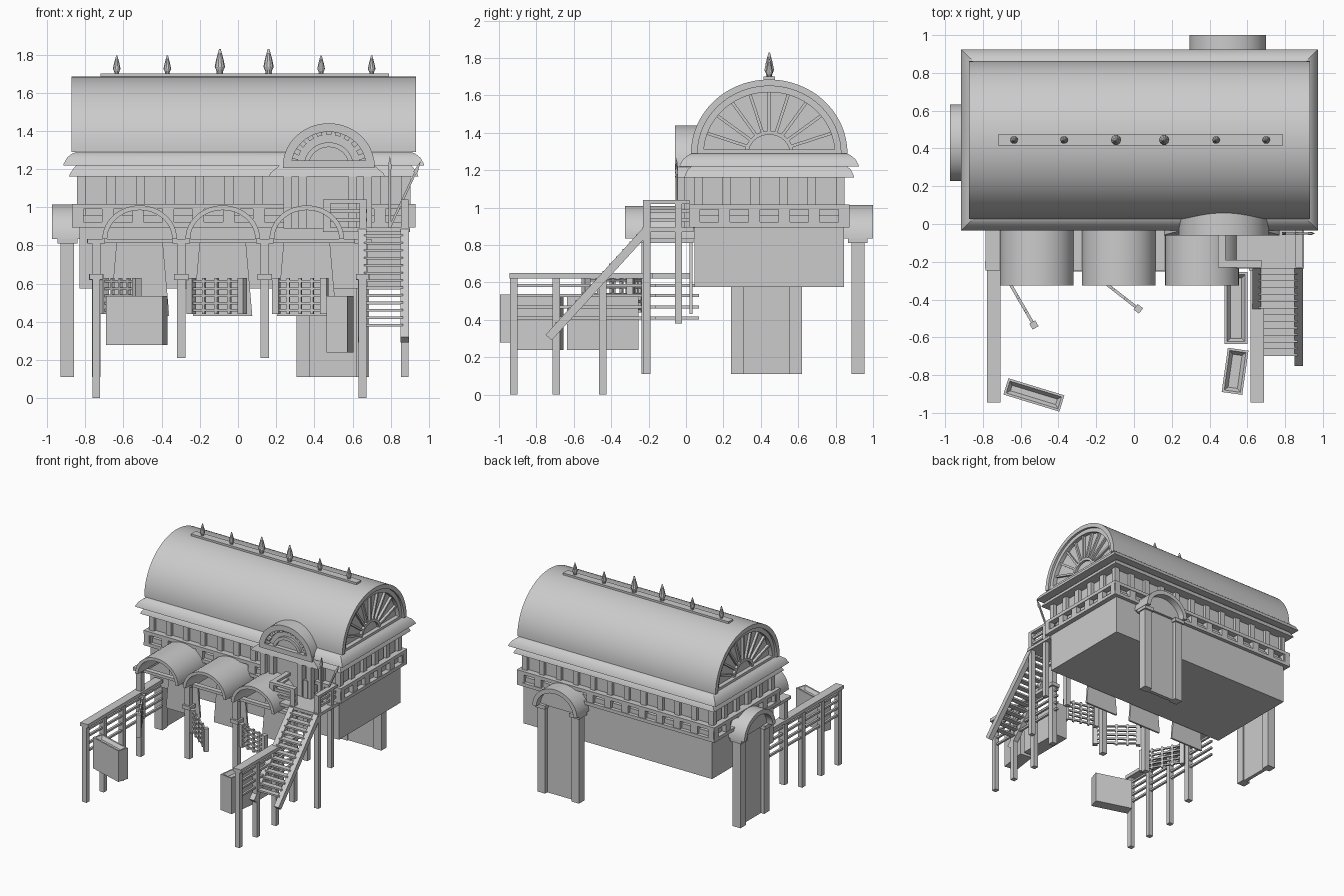
import bpy, bmesh, math
from mathutils import Matrix, Vector

if "Cube" in bpy.data.objects:
    bpy.data.objects.remove(bpy.data.objects["Cube"])

stone = bpy.data.materials.new("plain grey")
stone.use_nodes = True
grey = (0.6, 0.6, 0.6, 1)
stone.diffuse_color = grey
stone.node_tree.nodes["Principled BSDF"].inputs["Base Color"].default_value = grey

CX, CY = 0.03, 0.445          # middle of the hall
ID = Matrix.Identity(4)


def place(x, y, z=0, turn=0):
    return Matrix.Translation((x, y, z)) @ Matrix.Rotation(math.radians(turn), 4, 'Z')


def skin(bm, rings, m=ID, loop=False, caps=True):
    """Bridge rings of points into a solid."""
    vs = [[bm.verts.new(m @ Vector(p)) for p in r] for r in rings]
    n = len(vs[0])
    pairs = list(zip(vs, vs[1:])) + ([(vs[-1], vs[0])] if loop else [])
    for a, b in pairs:
        for i in range(n):
            j = (i + 1) % n
            bm.faces.new((a[i], a[j], b[j], b[i]))
    if caps and not loop:
        bm.faces.new(vs[0][::-1])
        bm.faces.new(vs[-1])


def box(bm, x, y, z, m=ID):
    skin(bm, [[(x[0], y[0], h), (x[1], y[0], h), (x[1], y[1], h), (x[0], y[1], h)] for h in z], m)


def post(bm, x, y, z0, z1, w=0.045):
    box(bm, (x - w / 2, x + w / 2), (y - w / 2, y + w / 2), (z0, z1))


def tiers(bm, sizes, m=ID):
    """Stack of rectangles (half width, half depth, height)."""
    skin(bm, [[(-a, -b, h), (a, -b, h), (a, b, h), (-a, b, h)] for a, b, h in sizes], m)


def arc(a, b, n, y):
    return [(a * math.cos(math.pi * i / n), y, b * math.sin(math.pi * i / n)) for i in range(n + 1)]


def half_disc(bm, a, b, y0, y1, m, n=24):
    skin(bm, [arc(a, b, n, y0), arc(a, b, n, y1)], m)


def arch(bm, a, b, t, y0, y1, m, n=24):
    lines = [arc(a, b, n, y0), arc(a, b, n, y1), arc(a - t, b - t, n, y1), arc(a - t, b - t, n, y0)]
    skin(bm, list(zip(*lines)), m)


def finish(bm, name):
    bmesh.ops.recalc_face_normals(bm, faces=bm.faces[:])
    me = bpy.data.meshes.new(name)
    bm.to_mesh(me)
    bm.free()
    me.materials.append(stone)
    me.shade_smooth()
    me.set_sharp_from_angle(angle=math.radians(30))
    ob = bpy.data.objects.new(name, me)
    bpy.context.collection.objects.link(ob)


hall = place(CX, CY)

# Lower block and recessed upper storey
bm = bmesh.new()
tiers(bm, [(0.86, 0.4, 0.575), (0.86, 0.4, 0.96)], hall)
finish(bm, "hall_body")
bm = bmesh.new()
tiers(bm, [(0.83, 0.375, 0.95), (0.83, 0.375, 1.2)], hall)
finish(bm, "upper_wall")

# Gallery rails, gallery posts and upper columns on all four sides
rails, columns = bmesh.new(), bmesh.new()
for half, reach, turn, count in ((0.9, 0.43, 0, 11), (0.43, 0.9, 90, 5)):
    for flip in (0, 180):
        m = hall @ place(0, 0, 0, turn + flip)
        for z in ((0.895, 0.922), (0.99, 1.018)):
            box(rails, (-half, half), (-reach, -reach + 0.05), z, m)
        step = (2 * half - 0.06) / count
        for i in range(count + 1):
            x = -half + 0.03 + i * step
            box(rails, (x - 0.03, x + 0.03), (-reach + 0.005, -reach + 0.05), (0.9, 1.0), m)
            x *= (half - 0.05) / (half - 0.03)
            box(columns, (x - 0.023, x + 0.023), (-reach + 0.03, -reach + 0.06), (1.0, 1.18), m)
finish(rails, "gallery_rails")
finish(columns, "upper_columns")

# Flared double eaves
bm = bmesh.new()
tiers(bm, [(0.915, 0.455, 1.16), (0.91, 0.45, 1.175), (0.89, 0.435, 1.205), (0.87, 0.41, 1.225)], hall)
tiers(bm, [(0.945, 0.48, 1.22), (0.942, 0.477, 1.23), (0.925, 0.46, 1.26),
           (0.9, 0.435, 1.28), (0.87, 0.41, 1.292)], hall)
finish(bm, "eaves")

# Barrel roof with recessed fan gables
bm = bmesh.new()
axis = place(CX, CY, 1.29, 90)
half_disc(bm, 0.405, 0.385, -0.85, 0.85, axis, 48)
arch(bm, 0.418, 0.395, 0.035, -0.903, 0.903, axis, 48)
finish(bm, "barrel_roof")
bm = bmesh.new()
for turn in (90, 270):
    m = place(CX, CY, 1.29, turn)
    arch(bm, 0.385, 0.362, 0.035, -0.885, -0.84, m, 36)
    arch(bm, 0.13, 0.12, 0.02, -0.87, -0.84, m)
    box(bm, (-0.38, 0.38), (-0.885, -0.84), (0, 0.02), m)
    for i in range(1, 10):
        ray = m @ Matrix.Rotation(math.pi * i / 10, 4, 'Y')
        box(bm, (-0.355, -0.12), (-0.87, -0.84), (-0.008, 0.008), ray)
finish(bm, "gable_fans")

# Ridge plate and finials
bm = bmesh.new()
box(bm, (-0.72, 0.79), (CY - 0.03, CY + 0.03), (1.67, 1.7))
finish(bm, "ridge_plate")
bm = bmesh.new()
for i, x in enumerate((-0.635, -0.37, -0.095, 0.16, 0.435, 0.7)):
    s = 1.35 if i in (2, 3) else 1
    skin(bm, [[(r * s * math.cos(k * math.pi / 5), r * s * math.sin(k * math.pi / 5), h * s) for k in range(10)]
              for r, h in ((0.016, -0.02), (0.012, 0.012), (0.02, 0.03), (0.014, 0.06), (0.003, 0.1))],
         place(x, CY, 1.695))
finish(bm, "finials")

# Entrance bay with arched dormer
bm = bmesh.new()
bay = place(0.475, 0, 1.215)
half_disc(bm, 0.2, 0.19, -0.025, 0.3, bay)
arch(bm, 0.24, 0.225, 0.045, -0.06, 0.3, bay, 32)
arch(bm, 0.13, 0.125, 0.025, -0.045, 0, bay)
box(bm, (-0.24, 0.24), (-0.06, 0.05), (-0.01, 0.03), bay)
for i in range(11):
    ray = bay @ Matrix.Rotation(math.pi * (i + 0.5) / 11, 4, 'Y')
    box(bm, (-0.2, -0.165), (-0.05, 0), (-0.014, 0.014), ray)
finish(bm, "dormer")
bm = bmesh.new()
tiers(bm, [(0.305, 0.09, 1.16), (0.295, 0.085, 1.18), (0.24, 0.07, 1.225)], place(0.465, 0.03))
box(bm, (0.25, 0.69), (-0.01, 0.08), (0.89, 1.17))
for x in (0.26, 0.34, 0.6, 0.68):
    post(bm, x, -0.03, 0.89, 1.17)
finish(bm, "entrance_bay")

# Arched portals on the back and the right-hand end
for name, m in (("back_portal", place(0.497, 0.925, 0, 180)), ("side_portal", place(-0.9, 0.43, 0, -90))):
    bm = bmesh.new()
    for s in (-1, 1):
        box(bm, sorted((s * 0.12, s * 0.19)), (-0.03, 0.04), (0.11, 0.81), m)
        box(bm, sorted((s * 0.11, s * 0.2)), (-0.045, 0.06), (0.81, 0.84), m)
    box(bm, (-0.13, 0.13), (0, 0.03), (0.11, 0.84), m)
    up = m @ place(0, 0, 0.835)
    arch(bm, 0.203, 0.18, 0.035, -0.075, 0.1, up)
    half_disc(bm, 0.18, 0.155, -0.02, 0.1, up)
    finish(bm, name)

# Barrel awnings with boards behind them
awnings, boards = bmesh.new(), bmesh.new()
for x in (-0.515, -0.08, 0.36):
    arch(awnings, 0.195, 0.175, 0.025, -0.325, 0.05, place(x, 0, 0.835))
    skin(boards, [[(x - w, y, z) for w, z in ((0.12, 0.83), (-0.12, 0.83), (-0.155, 0.43), (0.155, 0.43))]
                  for y in (0.02, 0.035)])
finish(awnings, "awnings")
finish(boards, "hanging_boards")

# Awning posts, capitals and beams
bm = bmesh.new()
for x, low in ((-0.742, 0.11), (-0.297, 0.21), (0.14, 0.21), (0.655, 0.11)):
    post(bm, x, -0.215, low, 0.82)
    post(bm, x, -0.215, 0.62, 0.65, 0.075)
    box(bm, (x - 0.045, x + 0.045), (-0.245, 0.04), (0.81, 0.835))
box(bm, (-0.79, 0.7), (-0.235, -0.195), (0.812, 0.835))
finish(bm, "awning_frame")

# Side fences
for name, x, back in (("right_fence", -0.742, 0.03), ("left_fence", 0.652, -0.2)):
    bm = bmesh.new()
    box(bm, (x - 0.035, x + 0.035), (-0.945, back), (0.622, 0.65))
    for y in (-0.92, -0.695, -0.445):
        post(bm, x, y, 0, 0.63, 0.04)
    for z in (0.585, 0.53, 0.47, 0.41):
        box(bm, (x - 0.009, x + 0.009), (-0.92, back + 0.04), (z - 0.008, z + 0.008))
    finish(bm, name)

# Open lattice gates
for i, (x, y, turn, w) in enumerate(((-0.7, -0.24, -60, 0.34), (-0.245, -0.24, -38, 0.34), (0.2, -0.23, -15, 0.26))):
    bm = bmesh.new()
    m = place(x, y, 0.44, turn)
    for k in range(5):
        u, h = k * w / 4, 0.02 + k * 0.038
        t = 0.018 if k in (0, 4) else 0.008
        box(bm, (u - t, u + t), (-t, t), (0, 0.19), m)
        box(bm, (0, w), (-0.008, 0.008), (h - 0.007, h + 0.007), m)
    finish(bm, "gate_%d" % (i + 1))

# Planter boxes with sunken tops
for name, x, y, low, turn, a, b in (("right_planter", -0.53, -0.905, 0.28, -17, 0.155, 0.045),
                                    ("inner_planter", 0.54, -0.445, 0.24, 0, 0.06, 0.19),
                                    ("outer_planter", 0.535, -0.78, 0.24, -8, 0.055, 0.118)):
    bm = bmesh.new()
    tiers(bm, [(a, b, low), (a, b, 0.535), (a - 0.012, b - 0.012, 0.535), (a - 0.03, b - 0.03, 0.51)],
          place(x, y, 0, turn))
    finish(bm, name)

# Landing with posts and handrails
bm = bmesh.new()
box(bm, (0.45, 0.9), (-0.235, 0.04), (0.87, 0.895))
for x, y, low in ((0.655, -0.21, 0.8), (0.873, -0.21, 0.11), (0.655, -0.04, 0.38), (0.873, -0.04, 0.38), (0.465, -0.21, 0.87)):
    post(bm, x, y, low, 1.04, 0.038)
for z in (0.935, 0.98, 1.03):
    t = 0.02 if z > 1 else 0.008
    box(bm, (0.45, 0.675), (-0.21 - t, -0.21 + t), (z - 0.01, z + 0.01))
    for x in (0.465, 0.873):
        box(bm, (x - t, x + t), (-0.22, 0.02), (z - 0.01, z + 0.01))
finish(bm, "landing")

# Staircase
bm = bmesh.new()
slope = math.atan2(0.57, 0.52)
for x in (0.65, 0.873):
    m = Matrix.Translation((x, -0.475, 0.59)) @ Matrix.Rotation(slope, 4, 'X')
    box(bm, (-0.022, 0.022), (-0.385, 0.385), (-0.022, 0.022), m)
for i in range(13):
    y, z = -0.245 - i * 0.036, 0.85 - i * 0.039
    box(bm, (0.66, 0.865), (y - 0.022, y + 0.022), (z - 0.007, z + 0.007))
finish(bm, "staircase")

# Two thin poles on the landing
bm = bmesh.new()
for lean, length in ((0, 0.37), (25, 0.38)):
    m = Matrix.Translation((0.795, -0.05, 0.895)) @ Matrix.Rotation(math.radians(lean), 4, 'Y')
    tiers(bm, [(0.006, 0.006, 0), (0.006, 0.006, length - 0.07), (0.011, 0.008, length - 0.06), (0.001, 0.001, length)], m)
finish(bm, "poles")
